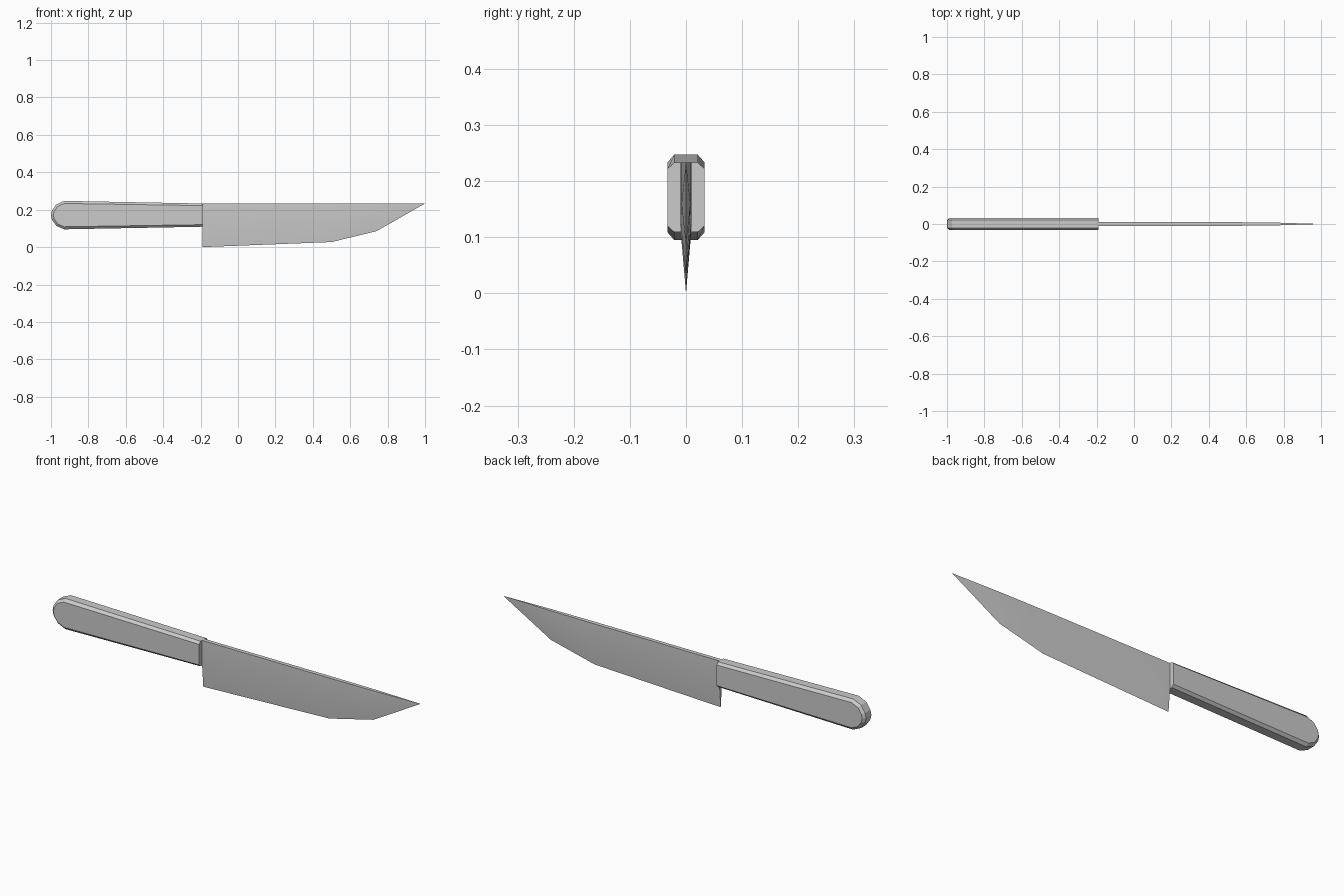
import bpy, bmesh, math

if "Cube" in bpy.data.objects:
    bpy.data.objects.remove(bpy.data.objects["Cube"])


def loft(name, rings, cap=True):
    """Skin a list of closed rings with equal point counts."""
    bm = bmesh.new()
    loops = [[bm.verts.new(p) for p in ring] for ring in rings]
    n = len(loops[0])
    for a, b in zip(loops, loops[1:]):
        for i in range(n):
            j = (i + 1) % n
            bm.faces.new((a[i], a[j], b[j], b[i]))
    if cap:
        bm.faces.new(loops[0])
        bm.faces.new(loops[-1])
    bmesh.ops.remove_doubles(bm, verts=bm.verts, dist=1e-5)
    bmesh.ops.recalc_face_normals(bm, faces=bm.faces)
    me = bpy.data.meshes.new(name)
    bm.to_mesh(me)
    bm.free()
    ob = bpy.data.objects.new(name, me)
    bpy.context.collection.objects.link(ob)
    return ob


# Handle: side profile with rounded butt, chamfered along both flanks
ZC = 0.171
profile = [(-0.19, 0.233), (-0.93, 0.247), (-0.972, 0.228), (-0.995, 0.195),
           (-1.0, ZC), (-0.995, 0.147), (-0.972, 0.114), (-0.93, 0.095),
           (-0.19, 0.109)]


def handle_ring(y, s):
    return [(-0.93 + (x + 0.93) * s if x < -0.5 else x, y, ZC + (z - ZC) * s)
            for x, z in profile]


handle = loft("handle", [handle_ring(y, s) for y, s in
                         ((-0.033, 0.82), (-0.021, 1), (0.021, 1), (0.033, 0.82))])

# Blade: flat spine, belly and cutting edge, tapering to the tip
SPINE = 0.233
stations = [(-0.19, 0.0, 0.01), (0.5, 0.027, 0.01), (0.74, 0.085, 0.008),
            (1.0, SPINE, 0.0)]
rings = []
for x, edge, w in stations:
    mid = edge + (SPINE - edge) * 0.5
    rings.append([(x, -w, SPINE), (x, -w, mid), (x, 0, edge),
                  (x, w, mid), (x, w, SPINE)])
tip = rings.pop()[0]

blade = loft("blade", rings, cap=False)
bm = bmesh.new()
bm.from_mesh(blade.data)
bm.verts.ensure_lookup_table()
bm.faces.new([v for v in bm.verts[:5]])
end, point = list(bm.verts)[-5:], bm.verts.new(tip)
for i in range(5):
    bm.faces.new((end[i], end[(i + 1) % 5], point))
bmesh.ops.recalc_face_normals(bm, faces=bm.faces)
bm.to_mesh(blade.data)
bm.free()

bpy.ops.object.select_all(action='DESELECT')
blade.select_set(True)
bpy.context.view_layer.objects.active = blade
bpy.ops.object.shade_smooth_by_angle(angle=math.radians(30))
